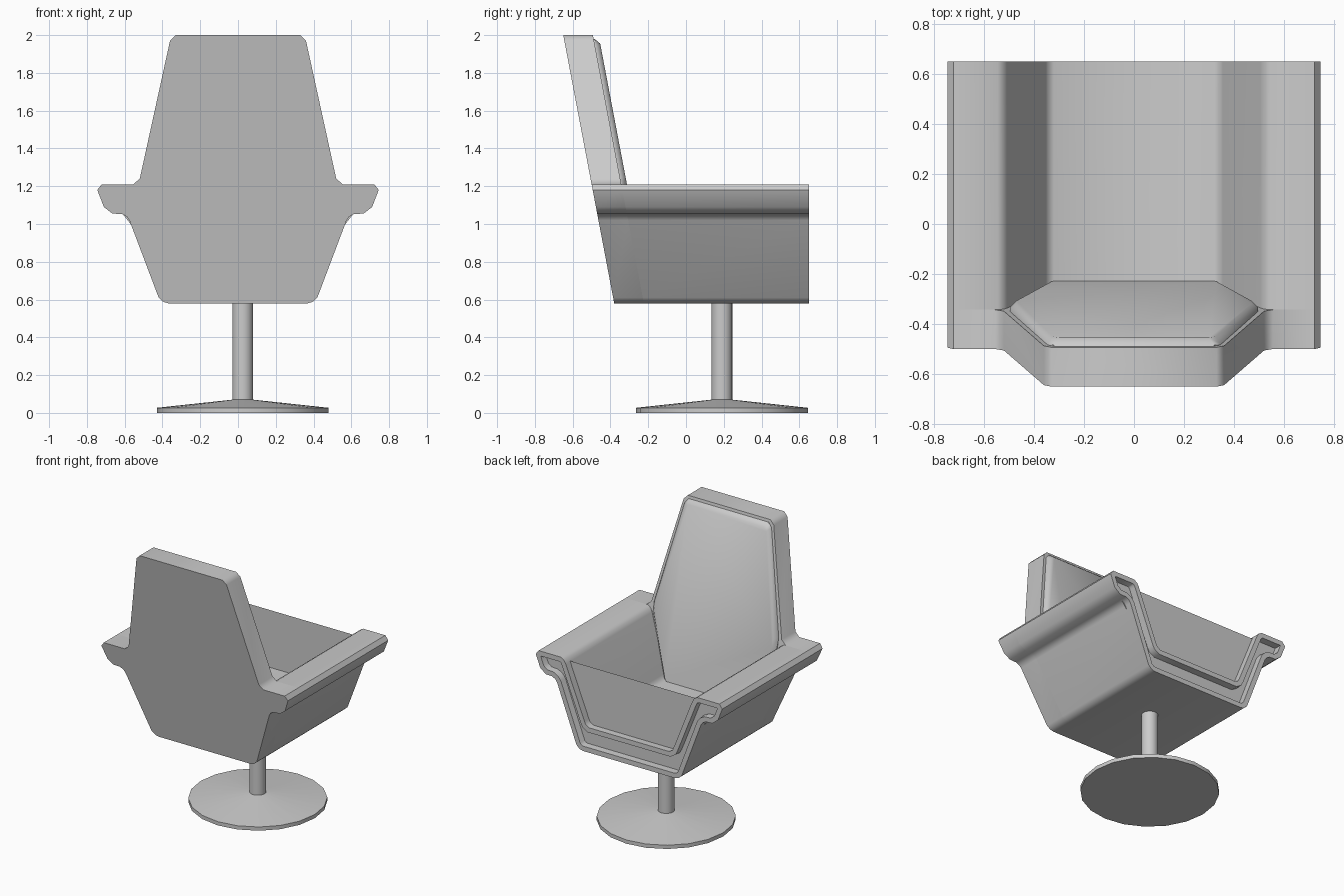
import bpy, bmesh
from math import radians

if "Cube" in bpy.data.objects:
    bpy.data.objects.remove(bpy.data.objects["Cube"])


def rear(z):
    """Leaning plane of the chair's rear face."""
    return -0.38 - (z - 0.58) * 0.19


def finish(bm, name, angle=45):
    bmesh.ops.recalc_face_normals(bm, faces=bm.faces)
    me = bpy.data.meshes.new(name)
    bm.to_mesh(me)
    bm.free()
    ob = bpy.data.objects.new(name, me)
    bpy.context.collection.objects.link(ob)
    bpy.ops.object.select_all(action='DESELECT')
    bpy.context.view_layer.objects.active = ob
    ob.select_set(True)
    bpy.ops.object.shade_smooth_by_angle(angle=radians(angle))
    return ob


def loft(name, sections, groove=0.0):
    """Join mirrored half outlines; each section is (half outline, y function)."""
    bm = bmesh.new()
    rings = []
    for half, yf in sections:
        loop = half + [(-x, z) for x, z in reversed(half)]
        rings.append([bm.verts.new((x, yf(z), z)) for x, z in loop])
    n = len(rings[0])
    for a, b in zip(rings, rings[1:]):
        for i in range(n):
            j = (i + 1) % n
            bm.faces.new((a[i], a[j], b[j], b[i]))
    bm.faces.new(rings[0])
    front = bm.faces.new(rings[-1])
    bmesh.ops.recalc_face_normals(bm, faces=bm.faces)
    if groove:
        bmesh.ops.inset_individual(bm, faces=[front], thickness=groove, use_even_offset=True)
        bmesh.ops.inset_individual(bm, faces=[front], thickness=0.002, depth=-0.05,
                                   use_even_offset=True)
    return finish(bm, name)


# Outer silhouette from the bottom up to the arm tip
outer = [(0.37, 0.58), (0.395, 0.588), (0.42, 0.61), (0.575, 1.02), (0.59, 1.04),
         (0.615, 1.053), (0.665, 1.055), (0.71, 1.09), (0.745, 1.18), (0.722, 1.21)]
flare = [(0.555, 1.21), (0.52, 1.24), (0.36, 1.97), (0.33, 2.0)]
inner = [(0.545, 1.21), (0.52, 1.195), (0.505, 1.17), (0.355, 0.795), (0.345, 0.775), (0.32, 0.76)]

# Backrest slab with arm-shaped lower outline
loft("backrest_shell", [(outer + flare, rear),
                        (outer + flare, lambda z: rear(z) + 0.157)])

# Seat and arms in one U-shaped shell with a recessed front edge
loft("seat_and_arms", [(outer + inner, lambda z: rear(z) + 0.157),
                       (outer + inner, lambda z: 0.65)], groove=0.035)

# Bevelled back cushion
base = [(0.33, 0.735), (0.35, 0.76), (0.495, 1.18), (0.495, 1.25), (0.345, 1.95), (0.32, 1.98)]
face = [(0.31, 0.755), (0.33, 0.775), (0.47, 1.18), (0.47, 1.24), (0.325, 1.93), (0.30, 1.955)]
loft("back_cushion", [(base, lambda z: rear(z) + 0.15),
                      (base, lambda z: rear(z) + 0.162),
                      (face, lambda z: rear(z) + 0.187)])

# Swivel foot and post turned from one profile
bm = bmesh.new()
profile = [(0, 0), (0.455, 0), (0.455, 0.027), (0.055, 0.07), (0.055, 0.585), (0, 0.585)]
pts = [bm.verts.new((r, 0, z)) for r, z in profile]
edges = [bm.edges.new(p) for p in zip(pts, pts[1:])]
bmesh.ops.spin(bm, geom=pts + edges, cent=(0, 0, 0), axis=(0, 0, 1),
               angle=radians(360), steps=20, use_merge=True)
bmesh.ops.remove_doubles(bm, verts=bm.verts, dist=0.0005)
bmesh.ops.translate(bm, verts=bm.verts, vec=(0.025, 0.19, 0))
finish(bm, "pedestal", 30)
